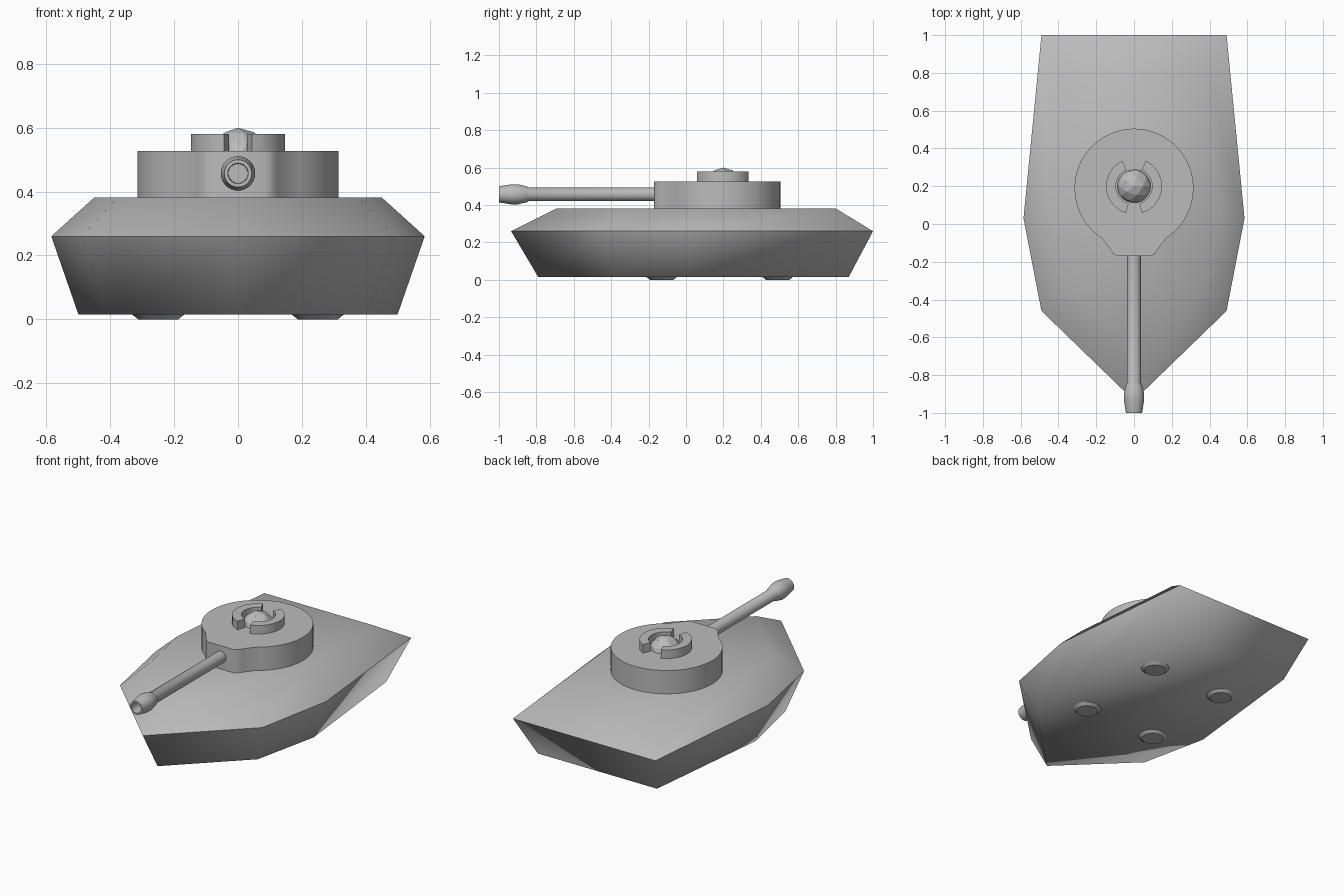
import bpy, bmesh, math
from math import sin, cos, pi, radians
from mathutils import Matrix

cube = bpy.data.objects.get("Cube")
if cube:
    bpy.data.objects.remove(cube, do_unlink=True)

grey = bpy.data.materials.new("plain_grey")
grey.use_nodes = True
grey.diffuse_color = (0.5, 0.5, 0.5, 1)
grey.node_tree.nodes["Principled BSDF"].inputs["Base Color"].default_value = (0.5, 0.5, 0.5, 1)


def finish(name, bm, smooth_angle=None):
    bmesh.ops.recalc_face_normals(bm, faces=bm.faces)
    mesh = bpy.data.meshes.new(name)
    bm.to_mesh(mesh)
    bm.free()
    mesh.materials.append(grey)
    ob = bpy.data.objects.new(name, mesh)
    bpy.context.collection.objects.link(ob)
    if smooth_angle:
        bpy.ops.object.select_all(action='DESELECT')
        ob.select_set(True)
        bpy.context.view_layer.objects.active = ob
        bpy.ops.object.shade_smooth_by_angle(angle=radians(smooth_angle))
    return ob


def loft(rings, caps=True):
    """Skin a list of equal-length point rings."""
    bm = bmesh.new()
    rows = [[bm.verts.new(p) for p in ring] for ring in rings]
    for a, b in zip(rows, rows[1:]):
        for i in range(len(a)):
            j = (i + 1) % len(a)
            bm.faces.new((a[i], a[j], b[j], b[i]))
    if caps:
        bm.faces.new(rows[0])
        bm.faces.new(rows[-1])
    return bm


def prism(outline, z0, z1):
    return loft([[(x, y, z) for x, y in outline] for z in (z0, z1)])


def lathe(profile, n=32):
    """Revolve (radius, height) points about z."""
    return loft([[(r * cos(2 * pi * i / n), r * sin(2 * pi * i / n), h) for i in range(n)]
                 for r, h in profile])


def hull_ring(z, half):
    left = [(x, y, z) for x, y in half]
    right = [(-x, y, z) for x, y in reversed(half) if x]
    return left + right


# Hull: floor, wide rim and deck outlines, bow to stern
RIM = 0.26
hull_bm = loft([
    hull_ring(0.015, [(0, -0.79), (0.41, -0.39), (0.5, 0.03), (0.41, 0.87)]),
    hull_ring(RIM, [(0, -0.935), (0.49, -0.46), (0.585, 0.03), (0.49, 1.0)]),
    hull_ring(0.382, [(0, -0.69), (0.375, -0.33), (0.45, 0.05), (0.38, 0.8)]),
])
for face in hull_bm.faces:
    face.smooth = True
for edge in hull_bm.edges:
    edge.smooth = not all(abs(v.co.z - RIM) < 0.001 for v in edge.verts)
finish("hull", hull_bm)

# Turret: round body with a flat gun mount at the front
TY = 0.19
arc = [radians(-57 + 294 * i / 48) for i in range(49)]
body = [(0.315 * cos(a), TY + 0.315 * sin(a)) for a in arc]
mount = [(0.125, -0.135), (0.11, -0.158), (0.085, -0.17)]
body += [(-x, y) for x, y in mount] + [(x, y) for x, y in reversed(mount)]
finish("turret", prism(body, 0.375, 0.527), 40)

# Two curved guards around the hatch
for name, start, end in (("left_hatch_guard", -73, 65), ("right_hatch_guard", 115, 253)):
    steps = [radians(start + (end - start) * i / 16) for i in range(17)]
    shape = [(0.148 * cos(a), 0.2 + 0.148 * sin(a)) for a in steps]
    shape += [(0.096 * cos(a), 0.2 + 0.096 * sin(a)) for a in reversed(steps)]
    finish(name, prism(shape, 0.52, 0.58), 40)

# Faceted hatch dome
dome = bmesh.new()
bmesh.ops.create_icosphere(dome, subdivisions=2, radius=0.095,
                           matrix=Matrix.Translation((0, 0.2, 0.505)))
finish("hatch_dome", dome)

# Gun: height runs forward from the turret, bore is recessed
gun = lathe([(0.036, 0.1), (0.036, 0.84), (0.042, 0.85), (0.054, 0.9), (0.054, 0.93),
             (0.043, 1.0), (0.032, 1.0), (0.03, 0.93)])
gun.transform(Matrix.Translation((0, 0, 0.457)) @ Matrix.Rotation(pi / 2, 4, 'X'))
finish("gun_barrel", gun, 35)

# Four flared discs under the hull
for side, sx in (("left", 1), ("right", -1)):
    for place, y in (("front", -0.13), ("rear", 0.49)):
        disc = lathe([(0.063, 0), (0.083, 0.016)])
        disc.transform(Matrix.Translation((sx * 0.25, y, 0)))
        finish(f"{place}_{side}_floor_disc", disc, 30)
